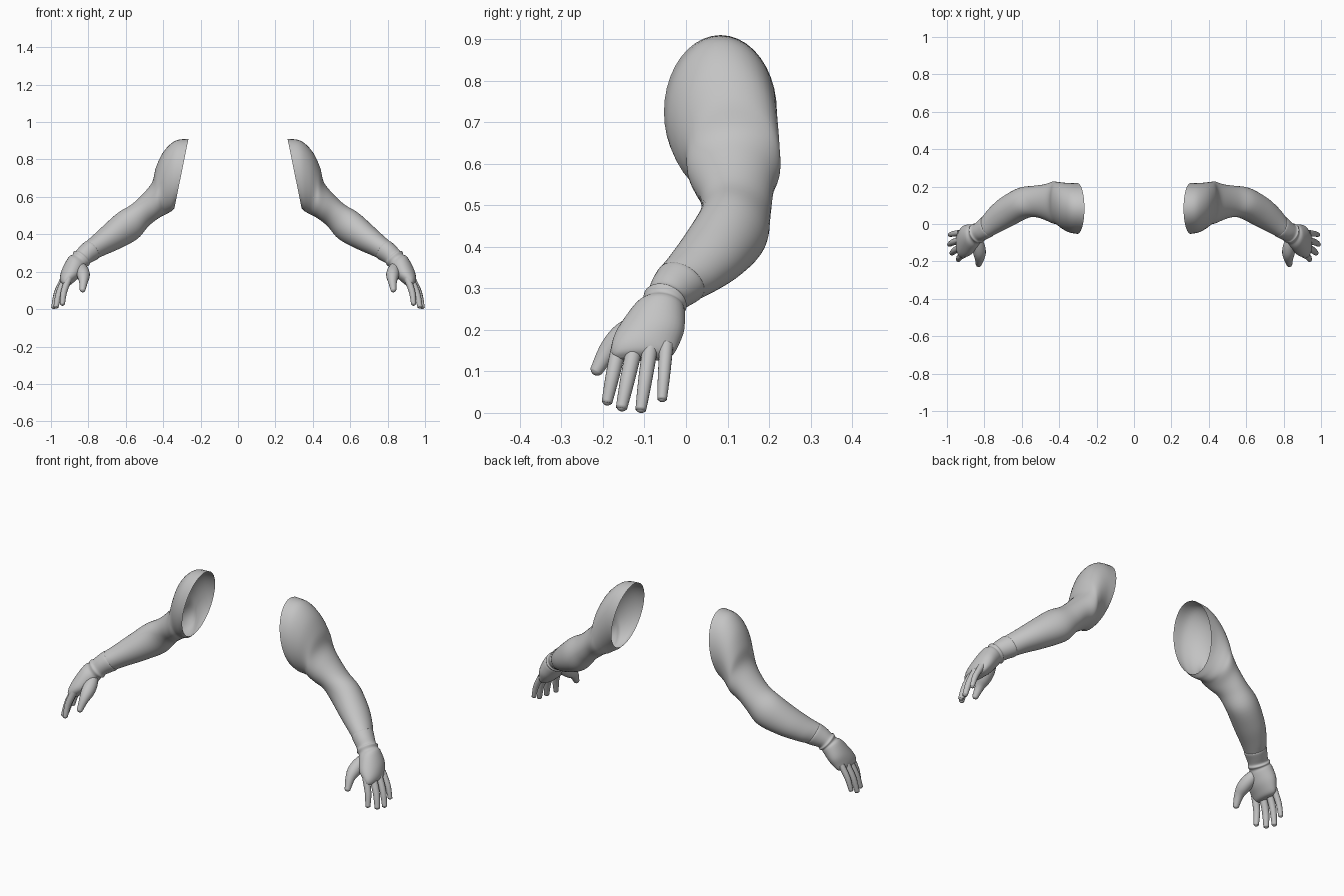
import bpy, math
from mathutils import Vector

if "Cube" in bpy.data.objects:
    bpy.data.objects.remove(bpy.data.objects["Cube"])

grey = bpy.data.materials.new("plain_grey")
grey.diffuse_color = (0.55, 0.55, 0.55, 1)
grey.use_nodes = True
grey.node_tree.nodes["Principled BSDF"].inputs["Base Color"].default_value = grey.diffuse_color


def spline(a, b, c, d, t):
    """Smooth interpolation between b and c."""
    return 0.5 * (2 * b + (c - a) * t + (2 * a - 5 * b + 4 * c - d) * t * t
                  + (3 * b - a - 3 * c + d) * t ** 3)


def loft(name, rings, sides=32, steps=4, cap=True):
    """Skin a tube through (centre, up, side) rings and mirror it across x."""
    n = len(rings)
    fine = []
    for i in range(n - 1):
        quad = [rings[max(0, min(n - 1, i + k))] for k in (-1, 0, 1, 2)]
        for s in range(steps):
            fine.append([spline(*[q[k] for q in quad], s / steps) for k in range(3)])
    fine.append(rings[-1])
    verts, faces = [], []
    for c, up, side in fine:
        for j in range(sides):
            a = 2 * math.pi * j / sides
            verts.append(c + up * math.sin(a) + side * math.cos(a))
    for i in range(len(fine) - 1):
        for j in range(sides):
            k = (j + 1) % sides
            faces.append((i * sides + j, i * sides + k,
                          (i + 1) * sides + k, (i + 1) * sides + j))
    if cap:
        last = (len(fine) - 1) * sides
        faces.append(tuple(range(last, last + sides)))
    mesh = bpy.data.meshes.new(name)
    mesh.from_pydata(verts, [], faces)
    mesh.materials.append(grey)
    for p in mesh.polygons:
        p.use_smooth = True
    ob = bpy.data.objects.new(name, mesh)
    bpy.context.collection.objects.link(ob)
    ob.modifiers.new("Mirror", 'MIRROR').use_clip = False
    return ob


def section(x, y, z, ux, uy, uz, width, yaw):
    """Cross-section: centre, up half-axis, half width and heading in degrees."""
    a = math.radians(yaw)
    return (Vector((x, y, z)), Vector((ux, uy, uz)),
            Vector((math.sin(a), math.cos(a), 0)) * width)


def digit(name, points, radii):
    """Round tube along points with a domed tip."""
    pts = [Vector(p) for p in points]
    radii = list(radii)
    # dome: pull the end back, then add shrinking rings up to the tip
    tip, r = pts[-1], radii[-1]
    d = (tip - pts[-2]).normalized()
    pts[-1] = tip - d * r
    for f in (0.5, 0.85, 1.0):
        pts.append(tip - d * r * (1 - f))
        radii.append(r * max(0.08, math.sqrt(1 - f * f)))
    rings = []
    for i, p in enumerate(pts):
        t = (pts[min(i + 1, len(pts) - 1)] - pts[max(i - 1, 0)]).normalized()
        up = Vector((1, 0, 0))
        up = (up - t * up.dot(t)).normalized()
        rings.append((p, up * radii[i], up.cross(t) * radii[i]))
    loft(name, rings, sides=16, steps=3)


# Arm: open shoulder, upper arm, elbow, forearm
arm = [
    (.3025, .083, .725, -.0375, 0, .185, .136, 0),
    (.345, .087, .712, -.010, 0, .188, .132, 0),
    (.383, .098, .680, .0125, 0, .165, .124, 0),
    (.414, .112, .632, .024, 0, .128, .114, 0),
    (.434, .115, .588, .024, 0, .093, .112, 0),
    (.470, .115, .550, .030, -.005, .075, .098, 4),
    (.525, .120, .500, .042, -.020, .060, .084, 12),
    (.590, .113, .445, .045, -.030, .072, .083, 25),
    (.675, .068, .385, .035, -.030, .063, .080, 30),
    (.745, .020, .340, .025, -.025, .053, .068, 30),
    (.790, -.018, .310, .025, -.022, .045, .055, 30),
    (.830, -.045, .278, .028, -.015, .035, .048, 30),
]
loft("arm", [section(*s) for s in arm], sides=40, steps=5, cap=False)

# Wrist band, folded cuff and palm
hand = [
    (.780, -.010, .317, .024, -.020, .043, .054, 30),
    (.784, -.013, .314, .027, -.022, .048, .059, 30),
    (.810, -.032, .295, .028, -.020, .042, .054, 30),
    (.830, -.046, .278, .030, -.015, .036, .050, 30),
    (.838, -.050, .270, .034, -.015, .040, .056, 28),
    (.848, -.055, .259, .033, -.010, .033, .053, 20),
    (.862, -.066, .245, .041, -.005, .035, .064, 10),
    (.890, -.085, .200, .045, 0, .026, .081, 5),
    (.912, -.098, .165, .038, 0, .018, .081, 0),
    (.925, -.105, .140, .027, 0, .012, .073, 0),
    (.930, -.108, .130, .010, 0, .005, .055, 0),
]
loft("palm_and_cuff", [section(*s) for s in hand], sides=32, steps=4)

# Four fingers: knuckle, tip and thickness
fingers = {
    "index_finger": ((.905, -.160, .165), (.940, -.192, .018), .017),
    "middle_finger": ((.920, -.122, .165), (.975, -.157, .004), .018),
    "ring_finger": ((.930, -.085, .165), (.988, -.110, .000), .017),
    "little_finger": ((.930, -.047, .165), (.986, -.058, .026), .015),
}
for name, (base, tip, r) in fingers.items():
    b, t = Vector(base), Vector(tip)
    mid = b.lerp(t, 0.5) + Vector((.008, 0, .002))
    digit(name, [b, mid, t], [r * 1.1, r, r * .78])

# Thumb with its fleshy base
digit("thumb", [(.845, -.070, .235), (.832, -.115, .205), (.826, -.155, .178),
                (.826, -.188, .148), (.832, -.222, .092)],
      [.024, .034, .034, .024, .016])
